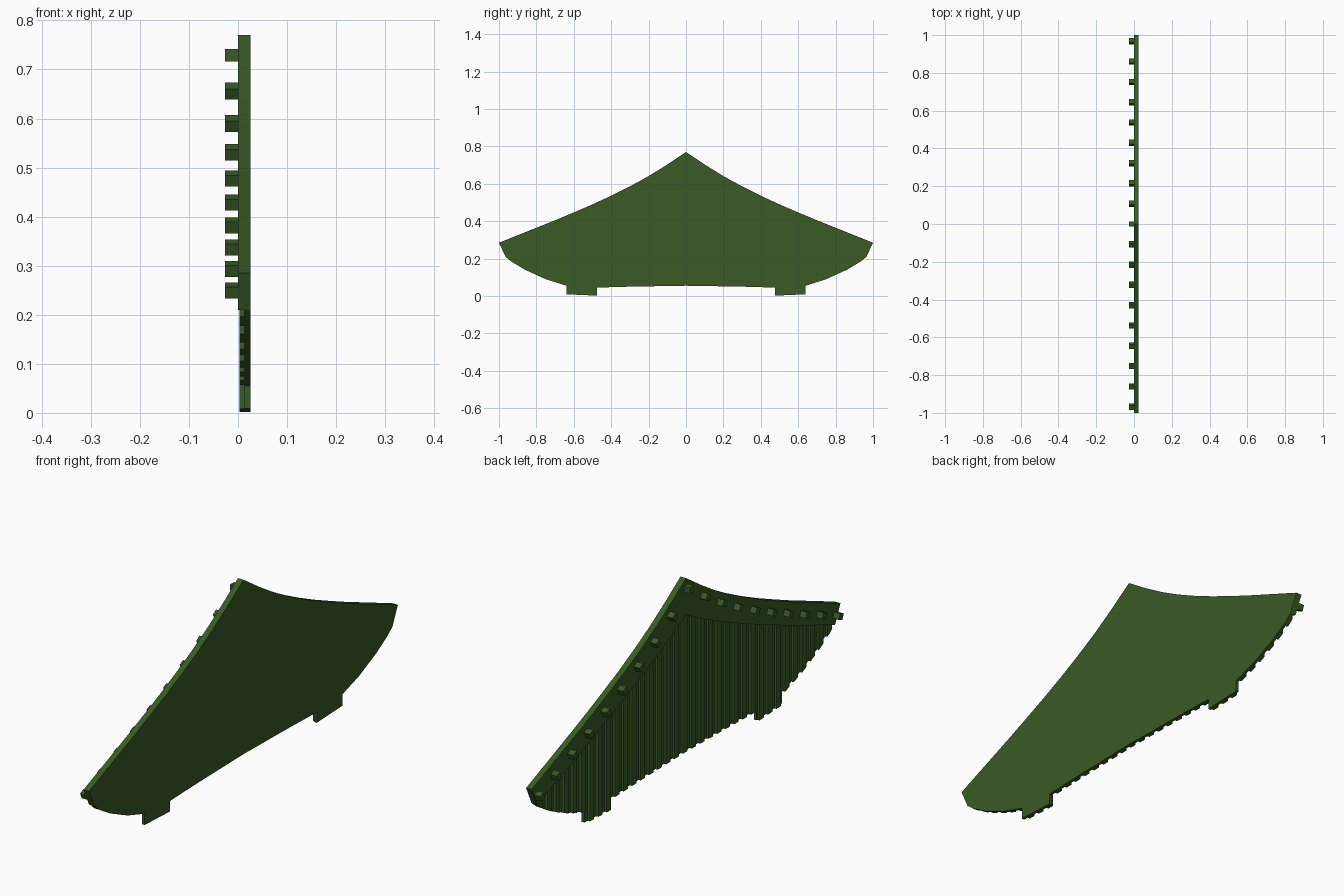
import bpy, bmesh, math

cube = bpy.data.objects.get("Cube")
if cube:
    bpy.data.objects.remove(cube, do_unlink=True)

green = bpy.data.materials.new("dark green paint")
green.use_nodes = True
GREEN = (0.041, 0.103, 0.018, 1)
green.diffuse_color = GREEN
green.node_tree.nodes["Principled BSDF"].inputs["Base Color"].default_value = GREEN

# Half profiles (distance from centre, height); all are mirrored
ROOF = [(0, .77), (.1, .703), (.2, .641), (.3, .586), (.4, .536), (.5, .49),
        (.6, .447), (.7, .405), (.8, .365), (.9, .325), (1, .285)]
TRIM = [(0, .62), (.1, .565), (.2, .517), (.3, .472), (.5, .387),
        (.72, .3), (.965, .21)]
BASE = [(0, .055), (.3, .05), (.475, .045), (.4751, .002), (.64, .009),
        (.6401, .055), (.75, .09), (.86, .14), (.935, .185), (.965, .21)]


def height(profile, y):
    y = abs(y)
    for (a, za), (b, zb) in zip(profile, profile[1:]):
        if y <= b:
            return za + (zb - za) * (y - a) / (b - a)
    return profile[-1][1]


def mirrored(profile):
    return [(-y, z) for y, z in reversed(profile[1:])] + profile


def strip(profile, y0, y1):
    """Profile points between y0 and y1, with the ends interpolated."""
    inner = [p for p in mirrored(profile) if y0 < p[0] < y1]
    return [(y0, height(profile, y0))] + inner + [(y1, height(profile, y1))]


def add_prism(bm, outline, x0, x1):
    face = bm.faces.new([bm.verts.new((x0, y, z)) for y, z in outline])
    side = bmesh.ops.extrude_face_region(bm, geom=[face])
    moved = [v for v in side["geom"] if isinstance(v, bmesh.types.BMVert)]
    bmesh.ops.translate(bm, verts=moved, vec=(x1 - x0, 0, 0))


def finish(bm, name):
    bmesh.ops.recalc_face_normals(bm, faces=bm.faces)
    mesh = bpy.data.meshes.new(name)
    bm.to_mesh(mesh)
    bm.free()
    mesh.materials.append(green)
    bpy.context.collection.objects.link(bpy.data.objects.new(name, mesh))


# Flat backing sheet with two feet
bm = bmesh.new()
add_prism(bm, mirrored(ROOF) + mirrored(BASE)[::-1], .013, .025)
finish(bm, "gable_sheet")

# Raised trim following the roof line
bm = bmesh.new()
add_prism(bm, mirrored(ROOF) + mirrored(TRIM)[::-1], 0, .013)
finish(bm, "roof_trim")

# Vertical battens below the trim
bm = bmesh.new()
PITCH, HALF = .055, .014
for i in range(-17, 18):
    y0, y1 = i * PITCH - HALF, i * PITCH + HALF
    add_prism(bm, strip(TRIM, y0, y1) + strip(BASE, y0, y1)[::-1], .003, .013)
finish(bm, "battens")

# Small square blocks along the trim, tilted with the roof
bm = bmesh.new()
for i in range(-9, 10):
    y = i * .1075
    z = height(ROOF, y) - .041 - .008 * abs(y)
    tilt = 0
    if i:
        tilt = math.atan2(height(ROOF, y + .02) - height(ROOF, y - .02), .04)
    c, s = math.cos(tilt), math.sin(tilt)
    r = .0125
    corners = [(-r, -r), (r, -r), (r, r), (-r, r)]
    add_prism(bm, [(y + u * c - v * s, z + u * s + v * c) for u, v in corners],
              -.027, 0)
finish(bm, "trim_blocks")
